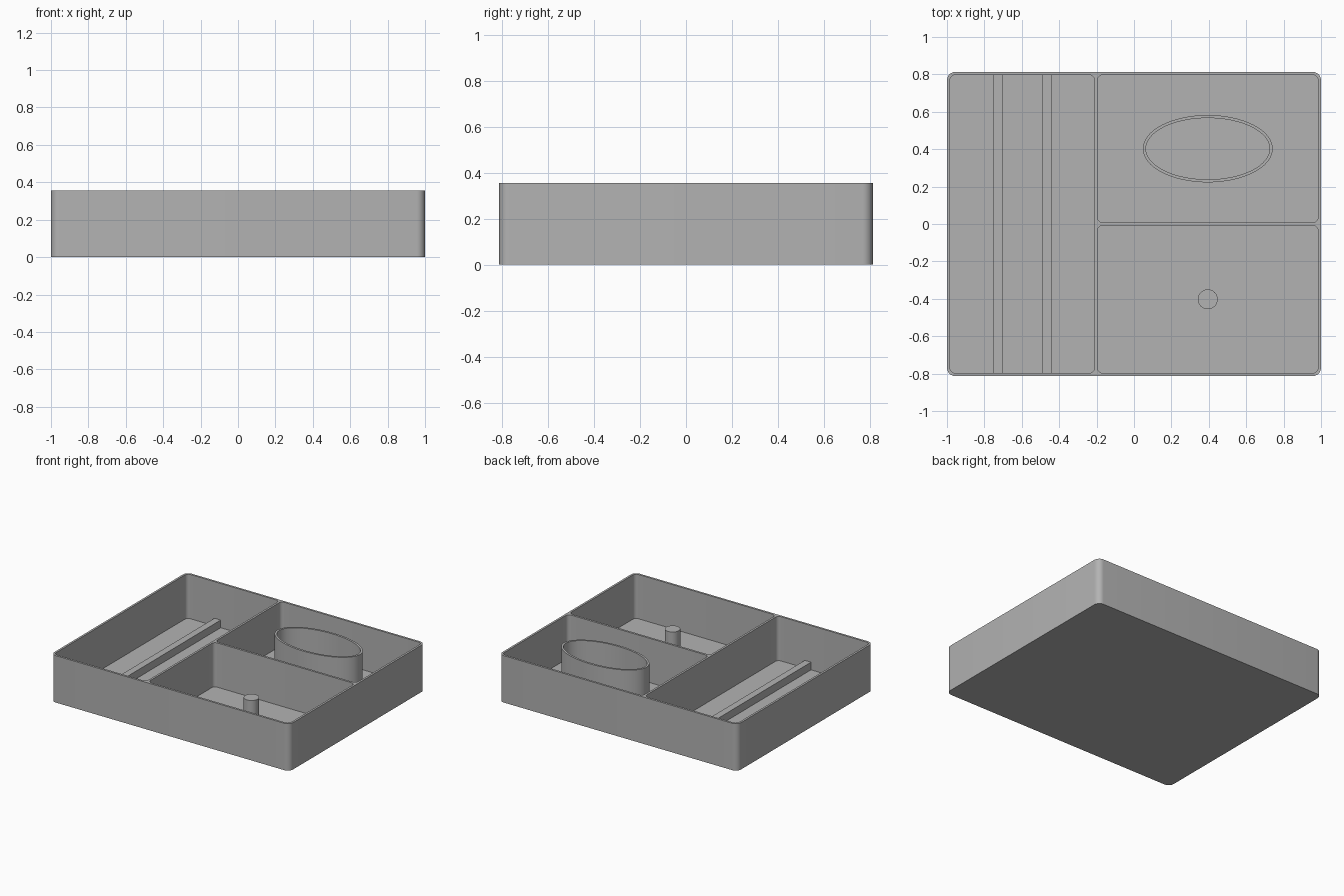
import bpy, bmesh
from math import sin, cos, pi, radians

if "Cube" in bpy.data.objects:
    bpy.data.objects.remove(bpy.data.objects["Cube"], do_unlink=True)

HALF_X, HALF_Y, HEIGHT = 1.0, 0.813, 0.355
WALL, FLOOR = 0.016, 0.02
DIVIDER_X = -0.203          # centre of the long divider
CELL_X = (DIVIDER_X + HALF_X - WALL / 2) / 2   # centre of the two square cells
CELL_Y = (HALF_Y - WALL / 2) / 2

grey = bpy.data.materials.new("plain grey")
grey.use_nodes = True
colour = (0.45, 0.45, 0.45, 1)
grey.diffuse_color = colour
grey.node_tree.nodes["Principled BSDF"].inputs["Base Color"].default_value = colour


def rounded_rect(x0, x1, y0, y1, r, steps=8):
    corners = [(x1 - r, y1 - r), (x0 + r, y1 - r), (x0 + r, y0 + r), (x1 - r, y0 + r)]
    return [(cx + r * cos(pi / 2 * (q + i / steps)), cy + r * sin(pi / 2 * (q + i / steps)))
            for q, (cx, cy) in enumerate(corners) for i in range(steps + 1)]


def ellipse(cx, cy, rx, ry, steps=64):
    return [(cx + rx * cos(2 * pi * i / steps), cy + ry * sin(2 * pi * i / steps))
            for i in range(steps)]


def prism(name, outline, z0, z1):
    """Extrude a flat outline from z0 up to z1."""
    bm = bmesh.new()
    base = bm.faces.new([bm.verts.new((x, y, z0)) for x, y in outline])
    top = bmesh.ops.extrude_face_region(bm, geom=[base], use_keep_orig=True)
    bmesh.ops.translate(bm, vec=(0, 0, z1 - z0),
                        verts=[g for g in top["geom"] if isinstance(g, bmesh.types.BMVert)])
    bmesh.ops.recalc_face_normals(bm, faces=bm.faces)
    mesh = bpy.data.meshes.new(name)
    bm.to_mesh(mesh)
    bm.free()
    mesh.materials.append(grey)
    obj = bpy.data.objects.new(name, mesh)
    bpy.context.collection.objects.link(obj)
    return obj


def cut(obj, cutters):
    """Subtract the cutters, bake the result and drop the cutters."""
    for c in cutters:
        c.hide_render = True
        mod = obj.modifiers.new("cut", "BOOLEAN")
        mod.operation, mod.solver, mod.object = "DIFFERENCE", "EXACT", c
    bpy.context.view_layer.update()
    graph = bpy.context.evaluated_depsgraph_get()
    baked = bpy.data.meshes.new_from_object(obj.evaluated_get(graph))
    obj.modifiers.clear()
    obj.data = baked
    for c in cutters:
        bpy.data.objects.remove(c, do_unlink=True)


# Tray with one long compartment and two square ones
tray = prism("tray", rounded_rect(-HALF_X, HALF_X, -HALF_Y, HALF_Y, 0.045), 0, HEIGHT)
in_x, in_y, half = HALF_X - WALL, HALF_Y - WALL, WALL / 2
pockets = [(-in_x, DIVIDER_X - half, -in_y, in_y),
           (DIVIDER_X + half, in_x, half, in_y),
           (DIVIDER_X + half, in_x, -in_y, -half)]
cut(tray, [prism("pocket_cutter", rounded_rect(*p, 0.028), FLOOR, HEIGHT + 0.1)
           for p in pockets])

# Oval ring standing in the back compartment
ring = prism("oval_ring", ellipse(CELL_X, CELL_Y, 0.347, 0.18), FLOOR - 0.005, HEIGHT)
cut(ring, [prism("ring_cutter", ellipse(CELL_X, CELL_Y, 0.347 - WALL, 0.18 - WALL),
                 -0.1, HEIGHT + 0.1)])

# Round peg in the front compartment
peg = prism("peg", ellipse(CELL_X, -CELL_Y, 0.053, 0.053, 48), FLOOR - 0.005, 0.245)

# Two ribs running the length of the long compartment
parts = [tray, ring, peg]
for name, x in (("outer_rib", -0.729), ("inner_rib", -0.464)):
    w, y = 0.026, in_y + 0.002
    parts.append(prism(name, [(x - w, -y), (x + w, -y), (x + w, y), (x - w, y)],
                       FLOOR - 0.005, 0.078))

# Smooth the round walls, keep the rims sharp
bpy.ops.object.select_all(action="DESELECT")
for obj in parts:
    obj.select_set(True)
bpy.context.view_layer.objects.active = tray
bpy.ops.object.shade_smooth_by_angle(angle=radians(30))
